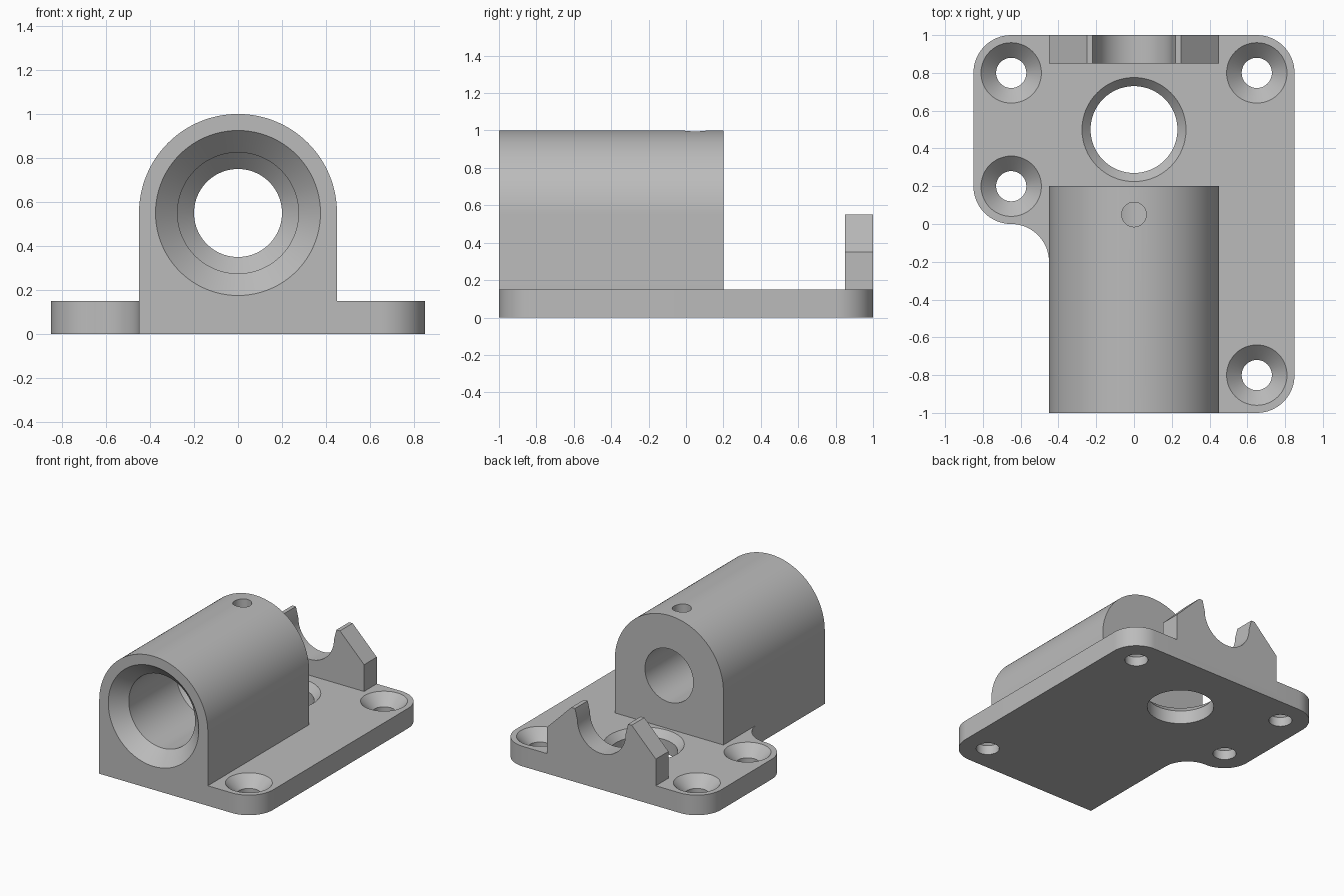
import bpy, bmesh, math
from mathutils import Matrix, Vector

cube = bpy.data.objects.get("Cube")
if cube:
    bpy.data.objects.remove(cube, do_unlink=True)

grey = bpy.data.materials.new("plain grey")
grey.use_nodes = True
colour = (0.5, 0.5, 0.5, 1)
grey.diffuse_color = colour
grey.node_tree.nodes["Principled BSDF"].inputs["Base Color"].default_value = colour


def make_object(name, bm):
    bmesh.ops.recalc_face_normals(bm, faces=bm.faces)
    mesh = bpy.data.meshes.new(name)
    bm.to_mesh(mesh)
    bm.free()
    mesh.materials.append(grey)
    obj = bpy.data.objects.new(name, mesh)
    bpy.context.collection.objects.link(obj)
    return obj


def arc(cx, cy, r, start, end, steps=16):
    angles = [math.radians(start + (end - start) * i / steps) for i in range(steps + 1)]
    return [(cx + r * math.cos(a), cy + r * math.sin(a)) for a in angles]


def prism(name, outline, place, depth):
    """Extrude a 2D outline; place maps (u, v) to 3D."""
    bm = bmesh.new()
    face = bm.faces.new([bm.verts.new(place(u, v)) for u, v in outline])
    new = bmesh.ops.extrude_face_region(bm, geom=[face])["geom"]
    verts = [g for g in new if isinstance(g, bmesh.types.BMVert)]
    bmesh.ops.translate(bm, verts=verts, vec=Vector(depth))
    return make_object(name, bm)


def turned(name, profile, matrix, sides=64):
    """Closed solid of revolution from (radius, height) pairs."""
    bm = bmesh.new()
    rings = []
    for r, h in profile:
        rings.append([bm.verts.new(matrix @ Vector((*p, h)))
                      for p in arc(0, 0, r, 0, 360, sides)[:-1]])
    for a, b in zip(rings, rings[1:]):
        for i in range(sides):
            j = (i + 1) % sides
            bm.faces.new((a[i], a[j], b[j], b[i]))
    bm.faces.new(rings[0])
    bm.faces.new(rings[-1])
    return make_object(name, bm)


def combine(target, other, operation):
    mod = target.modifiers.new("join", "BOOLEAN")
    mod.operation, mod.solver, mod.object = operation, "EXACT", other
    bpy.context.view_layer.objects.active = target
    bpy.ops.object.modifier_apply(modifier=mod.name)
    bpy.data.objects.remove(other, do_unlink=True)


# Base plate with rounded corners and one cut-away corner
plate_outline = ([(-0.45, -1)] + arc(0.65, -0.8, 0.2, -90, 0) + arc(0.65, 0.8, 0.2, 0, 90)
                 + arc(-0.65, 0.8, 0.2, 90, 180) + arc(-0.65, 0.2, 0.2, 180, 270)
                 + arc(-0.65, -0.2, 0.2, 90, 0)[1:])
bracket = prism("mounting_bracket", plate_outline, lambda u, v: (u, v, 0), (0, 0, 0.15))

# Round-topped housing
housing_outline = [(-0.45, 0.05), (0.45, 0.05)] + arc(0, 0.55, 0.45, 0, 180, 64)
housing = prism("housing", housing_outline, lambda u, v: (u, -1, v), (0, 1.2, 0))
combine(bracket, housing, "UNION")

# Rear cradle with a half-round notch
side = [(0.45, 0.05), (0.45, 0.35), (0.25, 0.55), (0.22, 0.55)]
notch = arc(0, 0.47, 0.2, 0, -180, 32)
cradle_outline = side + notch + [(-u, v) for u, v in reversed(side)]
cradle = prism("cradle", cradle_outline, lambda u, v: (u, 0.85, v), (0, 0.15, 0))
combine(bracket, cradle, "UNION")

# Stepped bore along the housing, with a wide conical mouth
along_y = Matrix.Translation((0, 0, 0.55)) @ Matrix.Rotation(math.radians(-90), 4, "X")
bore = turned("bore", [(0.395, -1.02), (0.275, -0.9), (0.275, -0.34), (0.2, -0.265), (0.2, 0.3)],
              along_y, 96)
combine(bracket, bore, "DIFFERENCE")

# Set screw hole through the housing roof
combine(bracket, turned("screw_hole", [(0.065, 0.55), (0.065, 1.1)],
                        Matrix.Translation((0, 0.05, 0)), 32), "DIFFERENCE")

# Chamfered centre hole in the plate
combine(bracket, turned("centre_hole", [(0.23, -0.1), (0.23, 0.1), (0.28, 0.155)],
                        Matrix.Translation((0, 0.5, 0))), "DIFFERENCE")

# Countersunk mounting holes
for x, y in [(0.65, 0.8), (-0.65, 0.8), (-0.65, 0.2), (0.65, -0.8)]:
    combine(bracket, turned("mounting_hole", [(0.08, -0.1), (0.08, 0.07), (0.17, 0.16)],
                            Matrix.Translation((x, y, 0)), 48), "DIFFERENCE")

# Smooth curved walls, keep hard edges
bpy.ops.object.select_all(action="DESELECT")
bracket.select_set(True)
bpy.context.view_layer.objects.active = bracket
bpy.ops.object.shade_smooth_by_angle(angle=math.radians(25))
